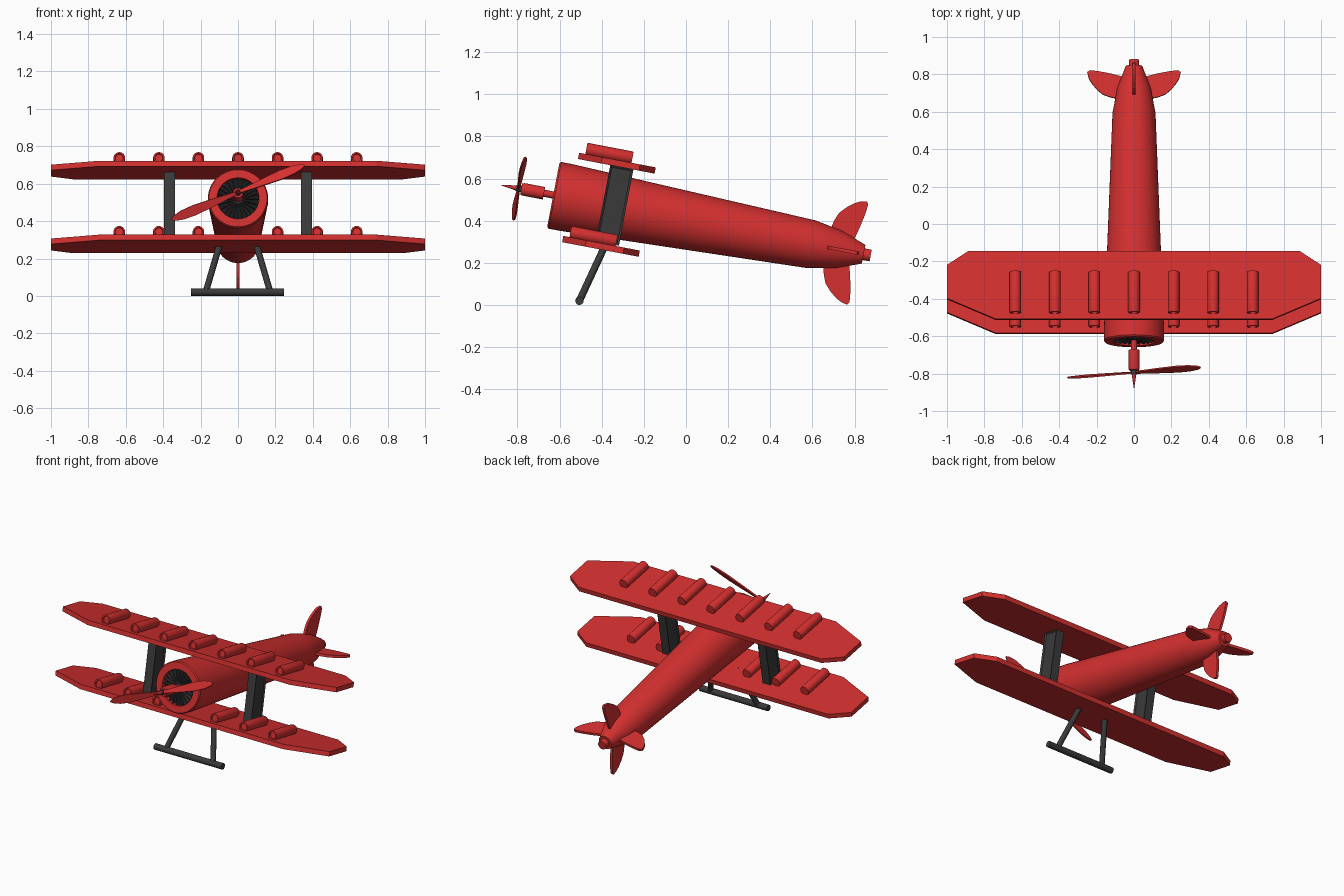
import bpy, bmesh, math
from mathutils import Matrix, Vector

if "Cube" in bpy.data.objects:
    bpy.data.objects.remove(bpy.data.objects["Cube"])

def mat(name, c):
    m = bpy.data.materials.new(name)
    m.diffuse_color = (*c, 1)
    m.use_nodes = True
    m.node_tree.nodes["Principled BSDF"].inputs["Base Color"].default_value = m.diffuse_color
    return m

RED = mat("red", (0.66, 0.029, 0.029))
GREY = mat("dark_grey", (0.042, 0.042, 0.042))
BLACK = mat("black", (0.01, 0.01, 0.01))

# Body frame: origin at nose centre, y along the fuselage, pitched nose-up
BODY = Matrix.Translation((0, -0.63, 0.522)) @ Matrix.Rotation(math.radians(-10.8), 4, 'X')

def finish(bm, name, material, matrix=BODY, smooth=False):
    bmesh.ops.remove_doubles(bm, verts=bm.verts, dist=1e-5)
    bmesh.ops.recalc_face_normals(bm, faces=bm.faces)
    bm.transform(matrix)
    me = bpy.data.meshes.new(name)
    bm.to_mesh(me)
    bm.free()
    me.materials.append(material)
    ob = bpy.data.objects.new(name, me)
    bpy.context.collection.objects.link(ob)
    if smooth:
        bpy.ops.object.select_all(action='DESELECT')
        ob.select_set(True)
        bpy.context.view_layer.objects.active = ob
        bpy.ops.object.shade_smooth_by_angle(angle=math.radians(25))
    return ob

def lathe(name, profile, material, seg=32, matrix=BODY):
    """Spin (radius, y) points round the y axis."""
    bm = bmesh.new()
    rings = [[bm.verts.new((r * math.cos(2 * math.pi * i / seg), y, r * math.sin(2 * math.pi * i / seg)))
              for i in range(seg)] for r, y in profile]
    for a, b in zip(rings, rings[1:]):
        for i in range(seg):
            j = (i + 1) % seg
            bm.faces.new((a[i], a[j], b[j], b[i]))
    bmesh.ops.dissolve_degenerate(bm, dist=1e-6, edges=bm.edges)
    return finish(bm, name, material, matrix, True)

def prism(name, pts, vec, material, matrix=BODY):
    """Extrude a flat outline along vec."""
    bm = bmesh.new()
    f = bm.faces.new([bm.verts.new(p) for p in pts])
    r = bmesh.ops.extrude_face_region(bm, geom=[f], use_keep_orig=True)
    bmesh.ops.translate(bm, vec=vec, verts=[v for v in r['geom'] if isinstance(v, bmesh.types.BMVert)])
    return finish(bm, name, material, matrix)

def rod(name, a, b, r, material, seg=16):
    a, b = Vector(a), Vector(b)
    d = b - a
    m = Matrix.Translation(a) @ Vector((0, 1, 0)).rotation_difference(d).to_matrix().to_4x4()
    return lathe(name, [(0, 0), (r, 0), (r, d.length), (0, d.length)], material, seg, m)

# Fuselage with open cowl and tail cone
lathe("fuselage", [(0, 0.06), (0.112, 0.06), (0.112, 0.0), (0.155, 0.0), (0.161, 0.008), (0.161, 0.06),
                   (0.115, 1.245), (0.09, 1.38), (0.045, 1.5), (0.028, 1.5), (0.028, 1.534), (0, 1.534)], RED, 48)

# Engine: black backing disc with radial fins
lathe("engine_back", [(0, 0.035), (0.111, 0.035), (0.111, 0.045), (0, 0.045)], BLACK)
for i in range(24):
    rot = BODY @ Matrix.Rotation(i * math.pi / 12, 4, 'Y')
    prism("engine_fin", [(0.015, 0.006, -0.003), (0.111, 0.006, -0.003), (0.111, 0.006, 0.003),
                         (0.015, 0.006, 0.003)], (0, 0.03, 0), GREY, rot)

# Propeller shaft, hub and spinner
lathe("propeller_shaft", [(0, -0.155), (0.026, -0.155), (0.03, -0.145), (0.03, -0.045), (0.017, -0.045),
                          (0.017, 0.036), (0, 0.036)], RED, 24)
lathe("propeller_hub", [(0, -0.18), (0.014, -0.18), (0.016, -0.154), (0, -0.154)], GREY, 16)
lathe("spinner", [(0, -0.26), (0.006, -0.22), (0.012, -0.18), (0, -0.18)], RED, 16)

# Propeller blades: pitched leaf shapes
leaf = [(0.0, 0.008), (0.05, 0.012), (0.15, 0.021), (0.25, 0.028), (0.32, 0.025), (0.365, 0.015), (0.385, 0.003)]
for turn in (0, math.pi):
    m = (BODY @ Matrix.Translation((0, -0.167, 0)) @ Matrix.Rotation(-math.radians(22.5) + turn, 4, 'Y')
         @ Matrix.Rotation(math.radians(-22), 4, 'X'))
    outline = [(x, -0.004, w) for x, w in leaf] + [(x, -0.004, -w) for x, w in reversed(leaf)]
    prism("propeller_blade", outline, (0, 0.008, 0), RED, m)

# Wings with clipped corners, and the rolls lying on them
half = [(0.74, 0.083), (1.0, 0.195), (1.0, 0.377), (0.885, 0.453)]
for label, z in (("upper", 0.19), ("lower", -0.212)):
    pts = [(x, y, z) for x, y in half] + [(-x, y, z) for x, y in reversed(half)]
    prism(label + "_wing", pts, (0, 0, 0.03), RED)
    for i in range(-3, 4):
        if label == "lower" and i == 0:
            continue
        lathe(label + "_wing_roll", [(0, 0.122), (0.02, 0.122), (0.022, 0.113), (0.03, 0.113), (0.031, 0.12),
                                     (0.031, 0.33), (0.029, 0.336), (0, 0.336)], RED, 20,
              BODY @ Matrix.Translation((i * 0.2115, 0, z + 0.053)))

# Wing struts with recessed side panels
for s in (-1, 1):
    bm = bmesh.new()
    bmesh.ops.create_cube(bm, size=1, matrix=Matrix.Translation((s * 0.366, 0.295, 0.007))
                          @ Matrix.Diagonal((0.058, 0.112, 0.37, 1)))
    bm.normal_update()
    sides = [f for f in bm.faces if abs(f.normal.x) > 0.9]
    bmesh.ops.inset_individual(bm, faces=sides, thickness=0.014, depth=-0.007)
    finish(bm, "wing_strut", GREY)

# Four tail fins
fin = [(1.32, 0.07), (1.332, 0.13), (1.348, 0.17), (1.378, 0.203), (1.412, 0.23), (1.44, 0.244),
       (1.468, 0.25), (1.477, 0.235), (1.472, 0.19), (1.458, 0.12), (1.442, 0.06), (1.42, 0.02), (1.34, 0.02)]
for i in range(4):
    prism("tail_fin", [(-0.008, y, r) for y, r in fin], (0.016, 0, 0), RED,
          BODY @ Matrix.Rotation(i * math.pi / 2, 4, 'Y'))

# Landing gear: two splayed legs on a cross bar
for s in (-1, 1):
    rod("landing_leg", (s * 0.095, -0.383, 0.285), (s * 0.172, -0.505, 0.022), 0.017, GREY)
rod("landing_bar", (-0.25, -0.506, 0.02), (0.245, -0.506, 0.02), 0.02, GREY)
